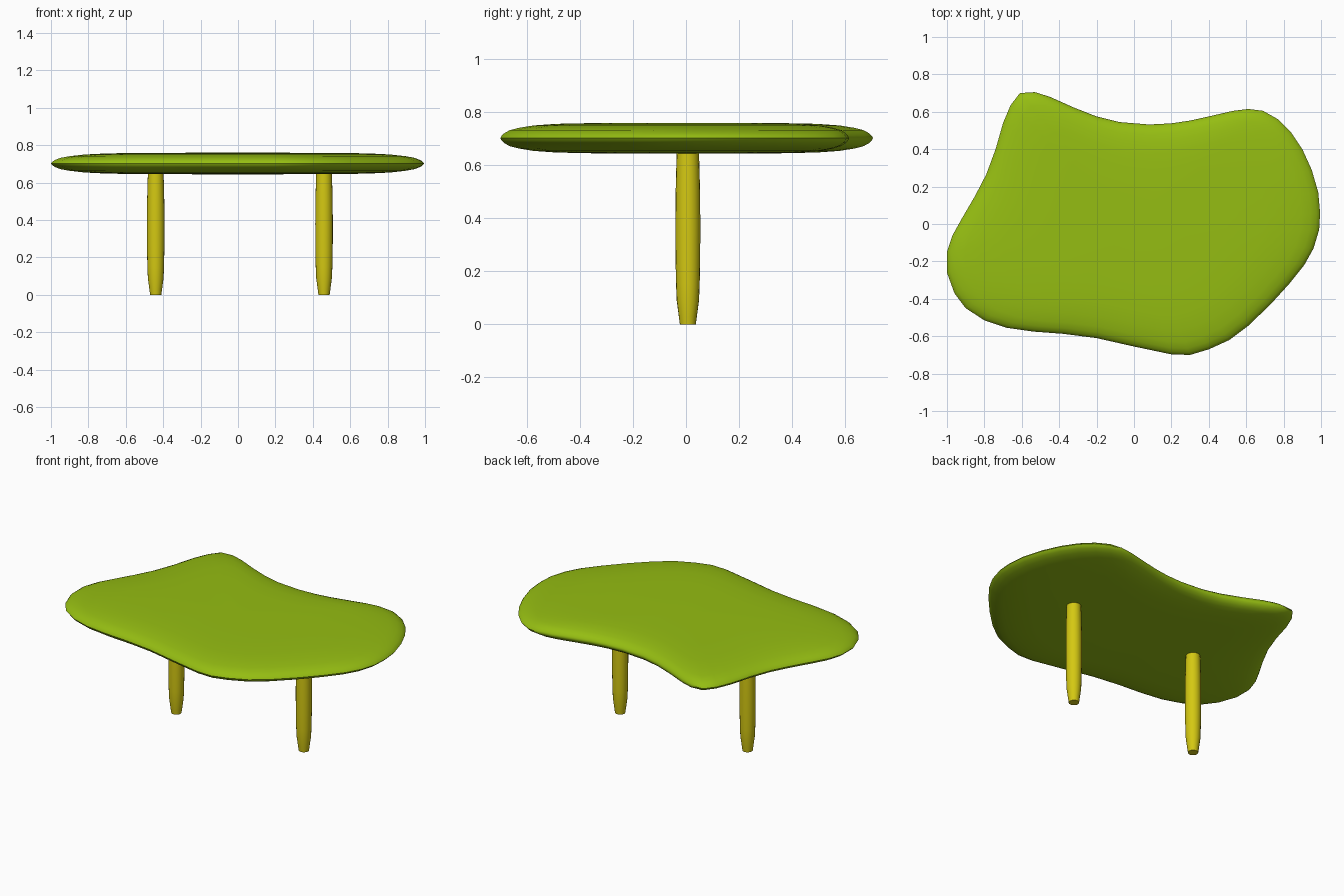
import bpy, bmesh, math

if "Cube" in bpy.data.objects:
    bpy.data.objects.remove(bpy.data.objects["Cube"])

def material(name, rgb):
    m = bpy.data.materials.new(name)
    m.diffuse_color = (*rgb, 1)
    m.use_nodes = True
    m.node_tree.nodes["Principled BSDF"].inputs["Base Color"].default_value = m.diffuse_color
    return m

green = material("lime green", (0.30, 0.51, 0.006))
yellow = material("mustard yellow", (0.66, 0.58, 0.006))

def loft(name, rings, mat, start=None, end=None):
    """Skin equal-length rings; close each end with a fan to a centre point."""
    bm = bmesh.new()
    vr = [[bm.verts.new(p) for p in r] for r in rings]
    n = len(vr[0])
    for a, b in zip(vr, vr[1:]):
        for i in range(n):
            j = (i + 1) % n
            bm.faces.new((a[i], a[j], b[j], b[i]))
    for ring, centre in ((vr[0], start), (vr[-1], end)):
        c = bm.verts.new(centre)
        for i in range(n):
            bm.faces.new((ring[i], ring[(i + 1) % n], c))
    bmesh.ops.recalc_face_normals(bm, faces=bm.faces)
    me = bpy.data.meshes.new(name)
    bm.to_mesh(me)
    bm.free()
    me.materials.append(mat)
    ob = bpy.data.objects.new(name, me)
    bpy.context.collection.objects.link(ob)
    bpy.ops.object.select_all(action='DESELECT')
    ob.select_set(True)
    bpy.context.view_layer.objects.active = ob
    bpy.ops.object.shade_smooth_by_angle(angle=math.radians(50))
    return ob

# Table top: freeform outline with a pillowed rim
outline = [
    (.995, .06), (.985, .17), (.95, .29), (.9, .4), (.84, .49), (.77, .56), (.69, .605),
    (.61, .615), (.53, .605), (.4, .575), (.3, .553), (.2, .538), (.08, .532),
    (-.08, .545), (-.2, .575), (-.32, .622), (-.45, .68), (-.53, .705), (-.61, .7),
    (-.66, .635), (-.7, .54), (-.74, .4), (-.79, .265), (-.85, .15), (-.92, .03),
    (-.97, -.06), (-1, -.15), (-1, -.26), (-.96, -.37), (-.9, -.45), (-.8, -.515),
    (-.68, -.555), (-.54, -.575), (-.38, -.587), (-.2, -.61), (0, -.655),
    (.2, -.697), (.3, -.7), (.4, -.67), (.51, -.62), (.61, -.545), (.73, -.43),
    (.83, -.32), (.91, -.22), (.96, -.13), (.99, -.03)]
MID = 0.702
rim = [(.5, .057), (.7, .054), (.82, .048), (.9, .039), (.95, .03), (.98, .018), (.993, .009)]
profile = [(s, -h) for s, h in rim] + [(1, 0)] + [(s, h) for s, h in reversed(rim)]
loft("table_top",
     [[(x * s, y * s, MID + h) for x, y in outline] for s, h in profile],
     green, (0, 0, MID - .058), (0, 0, MID + .058))

# Two turned legs, tapering at the foot
leg_profile = [(0, .03), (.03, .034), (.09, .042), (.15, .0445), (.25, .0465), (.38, .047),
               (.5, .046), (.6, .0435), (.67, .041)]
SIDES = 20
for name, cx in (("left_leg", -.44), ("right_leg", .46)):
    cy = .007
    rings = [[(cx + r * math.cos(2 * math.pi * i / SIDES),
               cy + r * math.sin(2 * math.pi * i / SIDES), z) for i in range(SIDES)]
             for z, r in leg_profile]
    loft(name, rings, yellow, (cx, cy, 0), (cx, cy, .67))
